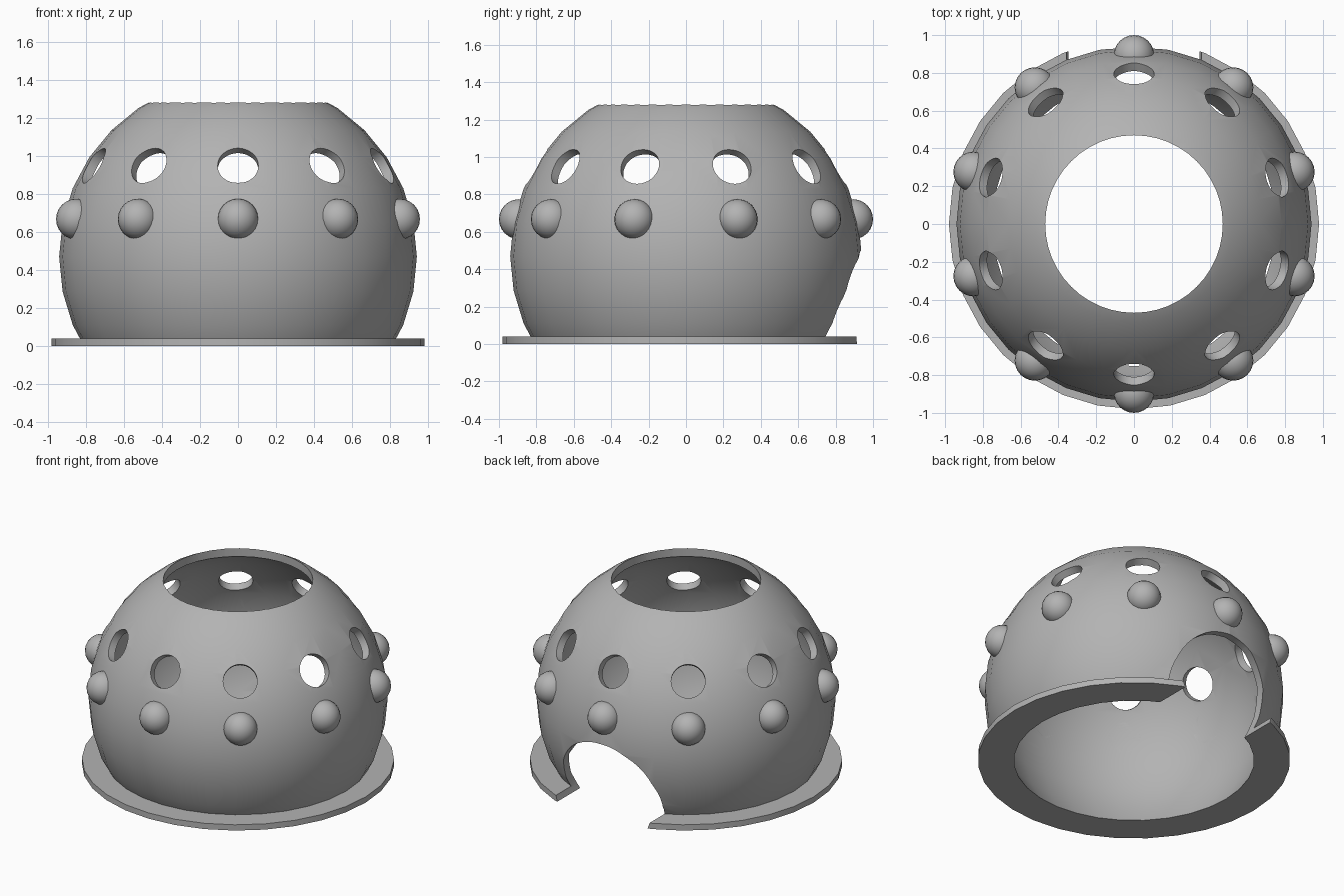
import bpy
from math import radians, sin, cos, pi
from mathutils import Vector

cube = bpy.data.objects.get("Cube")
if cube:
    bpy.data.objects.remove(cube, do_unlink=True)

CENTRE_Z = 0.47   # sphere centre height
OUTER = 0.94
INNER = 0.89
COUNT = 10        # holes and knobs around the dome

gray = bpy.data.materials.new("plain gray")
gray.use_nodes = True
color = (0.45, 0.45, 0.45, 1)
gray.diffuse_color = color
gray.node_tree.nodes["Principled BSDF"].inputs["Base Color"].default_value = color


def finish(obj, name):
    obj.name = name
    obj.data.materials.append(gray)
    return obj


def sphere(name, radius, loc, segs=32, rings=16):
    bpy.ops.mesh.primitive_uv_sphere_add(segments=segs, ring_count=rings,
                                         radius=radius, location=loc)
    return finish(bpy.context.object, name)


def cylinder(name, radius, depth, loc, axis=(0, 0, 1), sides=32):
    rot = Vector(axis).to_track_quat('Z', 'Y').to_euler()
    bpy.ops.mesh.primitive_cylinder_add(vertices=sides, radius=radius, depth=depth,
                                        location=loc, rotation=rot)
    return finish(bpy.context.object, name)


def combine(target, tool, operation='DIFFERENCE', keep=False):
    mod = target.modifiers.new("combine", 'BOOLEAN')
    mod.operation = operation
    mod.solver = 'EXACT'
    mod.object = tool
    bpy.context.view_layer.objects.active = target
    bpy.ops.object.modifier_apply(modifier=mod.name)
    if not keep:
        bpy.data.objects.remove(tool, do_unlink=True)


def smooth(obj):
    bpy.ops.object.select_all(action='DESELECT')
    obj.select_set(True)
    bpy.context.view_layer.objects.active = obj
    bpy.ops.object.shade_smooth_by_angle(angle=radians(30))


# Dome with base flange, cut flat at the floor
dome = sphere("dome_shell", OUTER, (0, 0, CENTRE_Z))
combine(dome, cylinder("base_flange", 0.98, 0.14, (0, 0, -0.03)), 'UNION')
bpy.ops.mesh.primitive_cube_add(size=3, location=(0, 0, -1.5))
combine(dome, bpy.context.object)

# Hollow inside
hollow = sphere("hollow_cutter", INNER, (0, 0, CENTRE_Z))
combine(dome, hollow, keep=True)

# Round top opening and arched back doorway
combine(dome, cylinder("top_cutter", 0.47, 1, (0, 0, 1.4), sides=48))
combine(dome, cylinder("door_cutter", 0.37, 1, (0, 0.95, 0.13), (0, 1, 0), 48))

# Ring of round windows and ring of knobs below them
tilt = radians(31)
for i in range(COUNT):
    a = -pi / 2 + i * 2 * pi / COUNT
    out = Vector((cos(a) * cos(tilt), sin(a) * cos(tilt), sin(tilt)))
    loc = Vector((0, 0, CENTRE_Z)) + out * 0.92
    combine(dome, cylinder("window_cutter", 0.107, 0.4, loc, out))

    knob = sphere(f"knob_{i + 1}", 0.107, (cos(a) * 0.893, sin(a) * 0.893, 0.667), 24, 12)
    combine(knob, hollow, keep=True)
    smooth(knob)

bpy.data.objects.remove(hollow, do_unlink=True)
smooth(dome)
